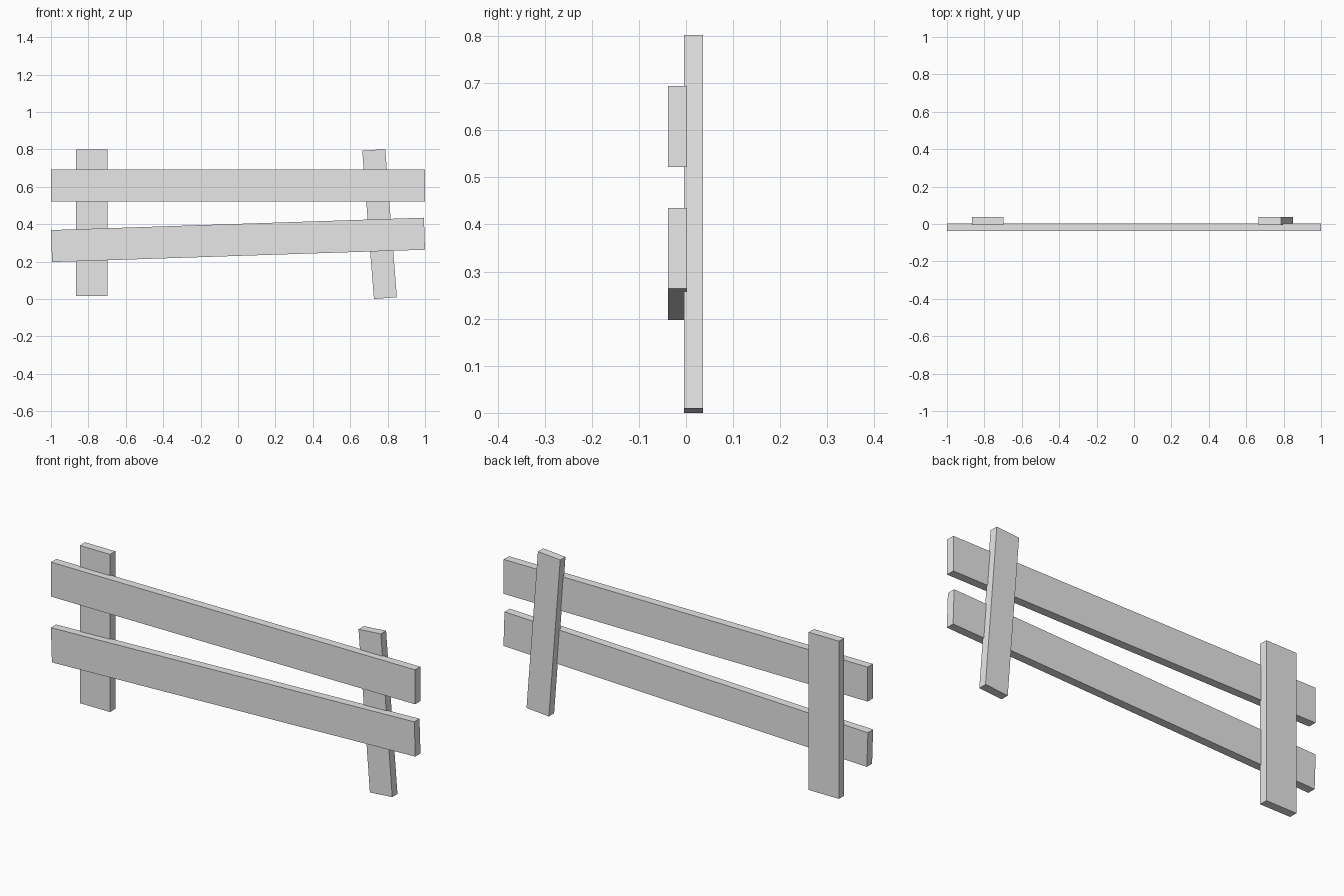
import bpy
import math

if "Cube" in bpy.data.objects:
    bpy.data.objects.remove(bpy.data.objects["Cube"], do_unlink=True)

# Single plain grey finish
grey = bpy.data.materials.new("light_grey")
grey.use_nodes = True
grey.diffuse_color = (0.8, 0.8, 0.8, 1)
grey.node_tree.nodes["Principled BSDF"].inputs["Base Color"].default_value = (0.8, 0.8, 0.8, 1)

THICK = 0.041
POST_Y = 0.016
RAIL_Y = -0.018


def plank(name, x, y, z, width, height, lean=0):
    """Flat board facing the front, leaned by some degrees in the x-z plane."""
    bpy.ops.mesh.primitive_cube_add(size=1, location=(x, y, z))
    board = bpy.context.object
    board.name = name
    board.scale = (width, THICK, height)
    board.rotation_euler.y = -math.radians(lean)
    board.data.materials.append(grey)
    bpy.ops.object.transform_apply(location=False, rotation=True, scale=True)
    return board


# Upright posts: a wide straight one and a narrow leaning one
plank("right_post", -0.782, POST_Y, 0.408, 0.166, 0.782)
plank("left_post", 0.757, POST_Y, 0.401, 0.123, 0.795, 4.5)

# Rails across the front, the lower one sloping
plank("upper_rail", 0, RAIL_Y, 0.608, 1.997, 0.171)
plank("lower_rail", 0, RAIL_Y, 0.316, 1.995, 0.171, 1.9)
